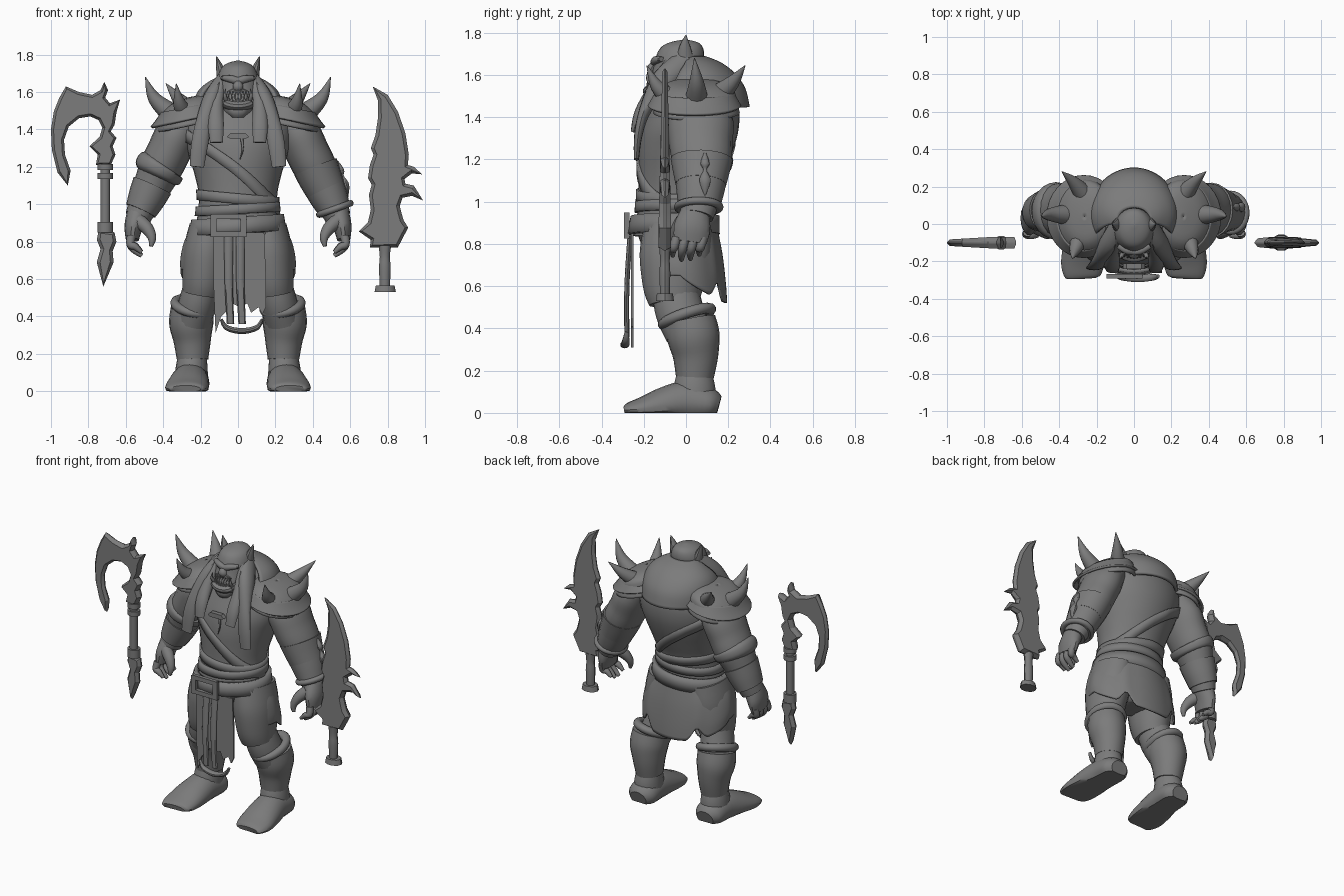
import bpy, bmesh, math
from mathutils import Vector

grey = bpy.data.materials.new("stone_grey")
grey.diffuse_color = (0.2, 0.2, 0.2, 1)


def finish(name, bm, angle=40, solid=0):
    bmesh.ops.recalc_face_normals(bm, faces=bm.faces)
    me = bpy.data.meshes.new(name)
    bm.to_mesh(me)
    bm.free()
    ob = bpy.data.objects.new(name, me)
    bpy.context.collection.objects.link(ob)
    me.materials.append(grey)
    if solid:
        ob.modifiers.new("thickness", "SOLIDIFY").thickness = solid
    bpy.ops.object.select_all(action="DESELECT")
    ob.select_set(True)
    bpy.context.view_layer.objects.active = ob
    bpy.ops.object.shade_smooth_by_angle(angle=math.radians(angle))
    return ob


def spline(rows, steps=4):
    """Smooth curve through rows of any width."""
    rows = [Vector(r) for r in rows]
    out = []
    for i in range(len(rows) - 1):
        a, b, c, d = rows[max(i - 1, 0)], rows[i], rows[i + 1], rows[min(i + 2, len(rows) - 1)]
        for k in range(steps):
            t = k / steps
            out.append(0.5 * (2 * b + (c - a) * t + (2 * a - 5 * b + 4 * c - d) * t * t
                              + (3 * b - a - 3 * c + d) * t ** 3))
    return out + [rows[-1]]


def skin(name, rings, cap=True, loop=True, **kw):
    bm = bmesh.new()
    vs = [[bm.verts.new(p) for p in r] for r in rings]
    n = len(vs[0])
    for a, b in zip(vs, vs[1:]):
        for i in range(n if loop else n - 1):
            j = (i + 1) % n
            bm.faces.new((a[i], a[j], b[j], b[i]))
    if cap:
        bm.faces.new(vs[0])
        bm.faces.new(vs[-1])
    return finish(name, bm, **kw)


def tube(name, rows, segs=16, steps=4, floor=None, **kw):
    """Rows are x, y, z, half width, half depth."""
    rows = spline(rows, steps)
    rings = []
    for i, r in enumerate(rows):
        c = Vector(r[:3])
        t = (Vector(rows[min(i + 1, len(rows) - 1)][:3]) - Vector(rows[max(i - 1, 0)][:3])).normalized()
        ref = Vector((0, 0, 1)) if abs(t.y) > 0.8 else Vector((0, 1, 0))
        u = ref.cross(t).normalized()
        v = t.cross(u)
        ring = []
        for k in range(segs):
            a = math.tau * k / segs
            p = c + u * max(r[3], .001) * math.cos(a) + v * max(r[4], .001) * math.sin(a)
            if floor is not None:
                p.z = max(p.z, floor)
            ring.append(p)
        rings.append(ring)
    return skin(name, rings, **kw)


def stack(name, rows, x=0, tilt=0, segs=32, steps=4, a0=0, a1=math.tau, hem=None, **kw):
    """Level rings, each row z, centre y, half width, half depth."""
    loop = a1 - a0 > 6.28
    rows = spline(rows, steps)
    rings = []
    for n, (z, cy, rx, ry) in enumerate(rows):
        ring = []
        for k in range(segs if loop else segs + 1):
            a = a0 + (a1 - a0) * k / segs
            px = rx * math.cos(a)
            dz = hem(a) * n / (len(rows) - 1) if hem else 0
            ring.append((x + px, cy + ry * math.sin(a), z - tilt * px + dz))
        rings.append(ring)
    return skin(name, rings, loop=loop, **kw)


def spike(name, a, b, c, r):
    return tube(name, [(*a, r, r), (*b, r * .62, r * .62), (*c, .002, .002)], 12)


def ring(name, c, rx, ry, r, rot=(0, 0, 0)):
    bpy.ops.mesh.primitive_torus_add(major_segments=28, minor_segments=10, major_radius=1,
                                     minor_radius=r / rx, location=c, rotation=rot)
    ob = bpy.context.object
    ob.name = name
    ob.scale = (rx, ry, rx)
    ob.data.materials.append(grey)
    bpy.ops.object.shade_smooth_by_angle(angle=math.radians(60))


def plate(name, pts, y, thick, bevel=0, raise_=0, thin=lambda x, z: 1):
    """Outline in x, z pushed to a thickness, with optional ground edges."""
    bm = bmesh.new()
    f = bm.faces.new([bm.verts.new((px, y - thick / 2, pz)) for px, pz in pts])
    ext = bmesh.ops.extrude_face_region(bm, geom=[f])
    bmesh.ops.translate(bm, vec=(0, thick, 0), verts=[g for g in ext["geom"] if isinstance(g, bmesh.types.BMVert)])
    bmesh.ops.recalc_face_normals(bm, faces=bm.faces)
    if bevel:
        for g in [q for q in bm.faces if len(q.verts) == len(pts)]:
            bmesh.ops.inset_region(bm, faces=[g], thickness=bevel, depth=raise_)
        for v in bm.verts:
            v.co.y = y + (v.co.y - y) * thin(v.co.x, v.co.z)
    return finish(name, bm, angle=20)


def px(flat):
    """Pairs of hundredths of a unit."""
    return [(flat[i] / 100, flat[i + 1] / 100) for i in range(0, len(flat), 2)]


# torso and hips
TORSO = [(.84, -.06, .235, .19), (.95, -.05, .215, .18), (1.05, -.04, .21, .185), (1.15, -.02, .23, .205),
         (1.25, 0, .26, .225), (1.35, .02, .29, .23), (1.45, .04, .29, .21), (1.52, .04, .24, .18),
         (1.6, .01, .12, .11)]
stack("torso", TORSO)
stack("hips", [(.64, -.03, .08, .1), (.72, -.03, .19, .15), (.86, -.05, .235, .185)])
tsm = spline(TORSO, 8)


def wrap(name, zf, h, off, thick=.02):
    """Band following the torso surface."""
    rings = []
    for e in (-.5, 0, .5):
        row = []
        for k in range(48):
            a = math.tau * k / 48
            z = zf(a) + e * h
            _, cy, rx, ry = min(tsm, key=lambda q: abs(q[0] - z))
            row.append(((rx + off) * math.cos(a), cy + (ry + off) * math.sin(a), z))
        rings.append(row)
    skin(name, rings, cap=False, solid=thick)


wrap("chest_strap", lambda a: 1.18 - .2 * math.cos(a), .075, .01, .015)
wrap("waist_sash_lower", lambda a: .975 + .012 * math.cos(a), .05, .015)
wrap("waist_sash_upper", lambda a: 1.03 - .02 * math.cos(a), .055, .012)
wrap("belt", lambda a: .89 + .015 * math.cos(a), .085, .03, .025)
plate("chest_clasp", px([-6, 136, -4, 138, 4, 138, 6, 136, 4, 135, -4, 135]), -.225, .03)
spike("clasp_tail", (.02, -.225, 1.35), (.025, -.232, 1.29), (.01, -.232, 1.24), .008)

# buckle frame
for i, (x, z, w, h) in enumerate([(-.05, .935, .09, .014), (-.05, .84, .09, .014),
                                  (-.13, .885, .016, .06), (.03, .885, .016, .06)]):
    plate(f"buckle_bar_{i}", [(x - w, z - h), (x + w, z - h), (x + w, z + h), (x - w, z + h)], -.28, .025)

# cloth skirt, open at the front, with a torn notch on each side
stack("skirt", [(.9, -.05, .24, .195), (.8, -.04, .288, .212), (.71, -.03, .308, .218), (.65, -.025, .308, .22)], cap=False,
      a0=math.radians(-52), a1=math.radians(232), segs=72, solid=.01,
      hem=lambda a: -.13 * max(0, math.sin(a)) ** .8 + max(0, .085 - .4 * abs(abs(a - math.pi / 2) - .65)))
plate("loincloth", px([-13, 85, 14, 85, 15, 60, 15, 45, 13, 41, 11, 45, 7, 42, 5, 47, 1, 45, -3, 47, -6, 43,
                       -9, 40, -12, 31, -13, 55]), -.255, .012)
for i, x in enumerate((-.05, .012)):
    tube(f"hanging_strap_{i}", [(x, -.265, .84, .024, .012), (x, -.28, .6, .022, .012), (x + .01, -.28, .36, .02, .012)], 8)
tube("hanging_hook", [(-.09, -.28, .385, .008, .01), (-.06, -.285, .34, .014, .018), (.02, -.29, .322, .016, .022),
                      (.1, -.285, .34, .014, .018), (.13, -.28, .385, .008, .01)], 10)

# head with brow, nose, jaw and open mouth
stack("head", [(1.46, -.11, .05, .05), (1.5, -.105, .08, .08), (1.56, -.08, .098, .1), (1.62, -.05, .108, .11),
               (1.68, -.03, .108, .115), (1.73, -.02, .088, .1), (1.755, -.01, .055, .065), (1.768, -.005, .008, .008)], segs=24)
tube("brow", [(-.085, -.115, 1.675, .012, .016), (-.04, -.142, 1.67, .02, .02), (0, -.15, 1.66, .02, .018),
              (.04, -.142, 1.67, .02, .02), (.085, -.115, 1.675, .012, .016)], 10)
tube("nose", [(0, -.145, 1.66, .018, .015), (0, -.165, 1.63, .028, .022), (0, -.16, 1.608, .024, .012)], 10)
tube("lower_jaw", [(-.085, -.1, 1.56, .025, .03), (-.06, -.155, 1.535, .025, .03), (0, -.175, 1.525, .025, .03),
                   (.06, -.155, 1.535, .025, .03), (.085, -.1, 1.56, .025, .03)], 10)
tube("upper_lip", [(-.075, -.12, 1.585, .012, .014), (0, -.165, 1.61, .014, .014), (.075, -.12, 1.585, .012, .014)], 8)
tube("chin_tuft", [(0, -.145, 1.53, .06, .04), (0, -.15, 1.49, .055, .04), (0, -.15, 1.465, .035, .025)], 12)
for i in range(7):
    x = (i - 3) * .017
    y = -.178 + 4 * x * x
    spike(f"lower_tooth_{i}", (x, y, 1.545), (x, y - .003, 1.562), (x, y, 1.585 + .1 * abs(x)), .008)
    spike(f"upper_tooth_{i}", (x, y + .012, 1.605), (x, y + .009, 1.59), (x, y + .009, 1.572), .008)

for s, side in ((-1, "left"), (1, "right")):
    # arms and hands
    tube(f"{side}_arm", [(s * .25, .07, 1.47, .09, .12), (s * .322, .07, 1.38, .115, .155), (s * .37, .07, 1.28, .117, .15),
                         (s * .415, .075, 1.19, .115, .14), (s * .462, .07, 1.09, .1, .11), (s * .5, .065, 1.01, .084, .095),
                         (s * .535, .05, .93, .07, .08)], 20)
    tube(f"{side}_wrist_cuff", [(s * .458, .071, 1.1, .11, .122), (s * .49, .066, 1.03, .1, .11),
                                (s * .52, .06, .965, .085, .097)], 20)
    tube(f"{side}_palm", [(s * .535, .045, .95, .06, .07), (s * .558, .03, .88, .05, .088), (s * .565, .02, .81, .035, .08)], 14)
    for i in range(4):
        y = -.045 + i * .042
        d = .02 * abs(i - 1.4)
        tube(f"{side}_finger_{i}", [(s * .57, y, .83, .024, .023), (s * .575, y - .012, .785, .022, .021),
                                    (s * .55, y - .018, .745 + d, .019, .019), (s * .515, y - .018, .715 + d, .01, .01)], 10)
    tube(f"{side}_thumb", [(s * .53, -.01, .91, .04, .04), (s * .485, -.04, .87, .034, .032),
                           (s * .46, -.06, .82, .023, .022), (s * .465, -.068, .775, .01, .01)], 10)

    # legs, knee rings, boots and feet
    tube(f"{side}_thigh", [(s * .15, -.04, .88, .11, .16), (s * .17, -.05, .74, .124, .17), (s * .183, -.06, .6, .115, .145),
                           (s * .195, -.055, .52, .102, .12)], 20)
    tube(f"{side}_knee", [(s * .19, -.05, .58, .095, .11), (s * .215, -.03, .48, .1, .115), (s * .24, .01, .38, .1, .11)], 20)
    ring(f"{side}_knee_ring", (s * .238, .005, .455), .1, .115, .026, (.32, s * -.2, 0))
    tube(f"{side}_boot", [(s * .245, .02, .44, .115, .12), (s * .25, .035, .36, .118, .125), (s * .245, .045, .27, .1, .108),
                          (s * .243, .042, .17, .084, .09)], 20)
    tube(f"{side}_ankle", [(s * .243, .04, .19, .076, .083), (s * .248, .04, .12, .086, .1), (s * .25, .04, .03, .09, .1)], 18)
    tube(f"{side}_foot", [(s * .25, .155, .03, .06, .05), (s * .25, .11, .04, .095, .08), (s * .255, 0, .05, .1, .1),
                          (s * .265, -.11, .035, .112, .085), (s * .275, -.21, .02, .115, .055), (s * .28, -.27, .015, .1, .035),
                          (s * .28, -.29, .012, .08, .02)], 20, floor=0)

    # layered shoulder guards, tilted outwards, and spikes
    stack(f"{side}_shoulder_dome", [(1.572, .04, .002, .002), (1.56, .04, .09, .12), (1.525, .045, .145, .18), (1.485, .04, .165, .2)],
          x=s * .265, tilt=s * .28, cap=False, solid=.015)
    stack(f"{side}_shoulder_flange", [(1.52, .04, .145, .185), (1.485, .04, .172, .205), (1.455, .04, .2, .222)],
          x=s * .268, tilt=s * .2, cap=False, solid=.015)
    stack(f"{side}_shoulder_under", [(1.48, .05, .16, .19), (1.42, .05, .172, .205)], x=s * .265, tilt=s * .2, cap=False, solid=.015)
    spike(f"{side}_side_spike", (s * .365, .05, 1.49), (s * .45, .05, 1.57), (s * .495, .04, 1.68), .055)
    spike(f"{side}_back_spike", (s * .27, .16, 1.51), (s * .325, .225, 1.57), (s * .385, .28, 1.645), .052)
    spike(f"{side}_front_spike", (s * .29, -.075, 1.49), (s * .315, -.14, 1.55), (s * .33, -.185, 1.645), .05)

    # ear and hair locks
    tube(f"{side}_ear", [(s * .085, -.005, 1.69, .03, .04), (s * .1, -.005, 1.74, .018, .025), (s * .115, .0, 1.79, .002, .002)], 10)
    tube(f"{side}_outer_lock", [(s * .085, .0, 1.68, .025, .05), (s * .135, -.1, 1.58, .045, .06), (s * .18, -.19, 1.44, .045, .03),
                                (s * .205, -.225, 1.32, .045, .02), (s * .22, -.235, 1.2, .038, .012)], 12)
    tube(f"{side}_inner_lock", [(s * .085, -.06, 1.66, .025, .04), (s * .115, -.15, 1.53, .038, .035),
                                (s * .118, -.22, 1.42, .042, .025), (s * .115, -.25, 1.33, .034, .012)], 12)
    spike(f"{side}_tusk", (s * .06, -.155, 1.55), (s * .07, -.18, 1.58), (s * .065, -.18, 1.62), .014)

# hair mantle over the back
stack("back_mantle", [(1.69, .03, .085, .06), (1.66, .05, .15, .115), (1.61, .05, .21, .18), (1.54, .045, .24, .235),
                      (1.45, .04, .245, .262)], a0=math.radians(-28), a1=math.radians(208), segs=40, cap=False, solid=.02)

# arm band on one side, wrist ring and bracer with charm on the other
tube("elbow_band", [(-.4, .07, 1.22, .1, .12), (-.41, .07, 1.205, .132, .152), (-.432, .07, 1.165, .13, .146),
                    (-.442, .07, 1.145, .1, .11)], 24)
ring("wrist_ring", (.518, .06, .975), .088, .098, .018, (0, -.35, 0))
tube("bracer", [(.415, .074, 1.2, .122, .147), (.44, .072, 1.14, .116, .134), (.468, .07, 1.08, .108, .12)], 20)
tube("bracer_charm", [(.53, .09, 1.23, .006, .006), (.55, .09, 1.18, .018, .022), (.558, .09, 1.15, .008, .008),
                      (.575, .09, 1.1, .02, .028), (.585, .09, 1.03, .003, .003)], 10)

# axe
Y = -.1
plate("axe_blade", px([-92, 163, -85, 160, -78, 158.5, -73.5, 161, -71.5, 165.5, -69.5, 161, -71, 157, -68.5, 154, -63, 156,
                       -65, 149, -66, 142.5, -68, 139, -65, 135.5, -67, 131, -65.5, 126.5, -68, 121, -76, 121, -75, 126.5,
                       -79.5, 131, -74, 136, -72.5, 141, -74.5, 145, -79, 147, -85, 146, -90.5, 141.5, -93, 134.5, -92.5, 126.5,
                       -89.5, 118, -91, 110, -96.5, 117, -99.5, 129, -100, 140, -98.5, 149.5, -95.5, 157]), Y, .01, .014, .022,
      lambda x, z: 1.1 if x > -.78 else 1.1 + (x + .78) * 2.2)
tube("axe_shaft", [(-.71, Y, 1.24, .026, .026), (-.71, Y, .86, .026, .026)], 10, 1)
for i, z in enumerate((1.2, 1.15, .89, .865)):
    tube(f"axe_collar_{i}", [(-.71, Y, z + .016, .042, .038), (-.71, Y, z - .016, .042, .038)], 10, 1)
plate("axe_spike", px([-74.5, 86, -66, 85, -65, 80, -67, 75, -66.5, 69, -72, 56, -75.5, 69, -73.5, 76, -75.5, 81]), Y, .01, .018, .02)

# sword
plate("sword_blade", px([72, 163, 80, 158.5, 85.5, 149.5, 89.5, 138, 91.3, 126.5, 90.8, 121, 94, 120, 98.5, 116, 93, 116.5,
                         89, 113.5, 89.5, 111, 94, 110, 99, 102, 93, 104.5, 88, 103.5, 86.5, 99, 87.5, 95, 88.5, 91.5, 91, 87.5,
                         85.5, 77, 70.5, 77, 71, 81, 64.5, 85.5, 69.5, 90.5, 71, 97, 70, 105, 71.5, 110.5, 69.5, 114, 70.5, 121,
                         72.5, 126.5, 71, 130, 73.5, 137, 74.8, 146, 74.8, 155.5]), Y, .01, .018, .022,
      lambda x, z: max(.3, 1.1 - max(0, z - .9) * .9 - max(0, abs(x - .8) - .08) * 4))
tube("sword_grip", [(.785, Y, .78, .034, .028), (.785, Y, .72, .027, .024), (.785, Y, .66, .031, .027), (.785, Y, .56, .027, .024)], 10)
tube("sword_pommel", [(.787, Y, .565, .05, .04), (.787, Y, .53, .057, .045)], 10, 1)
